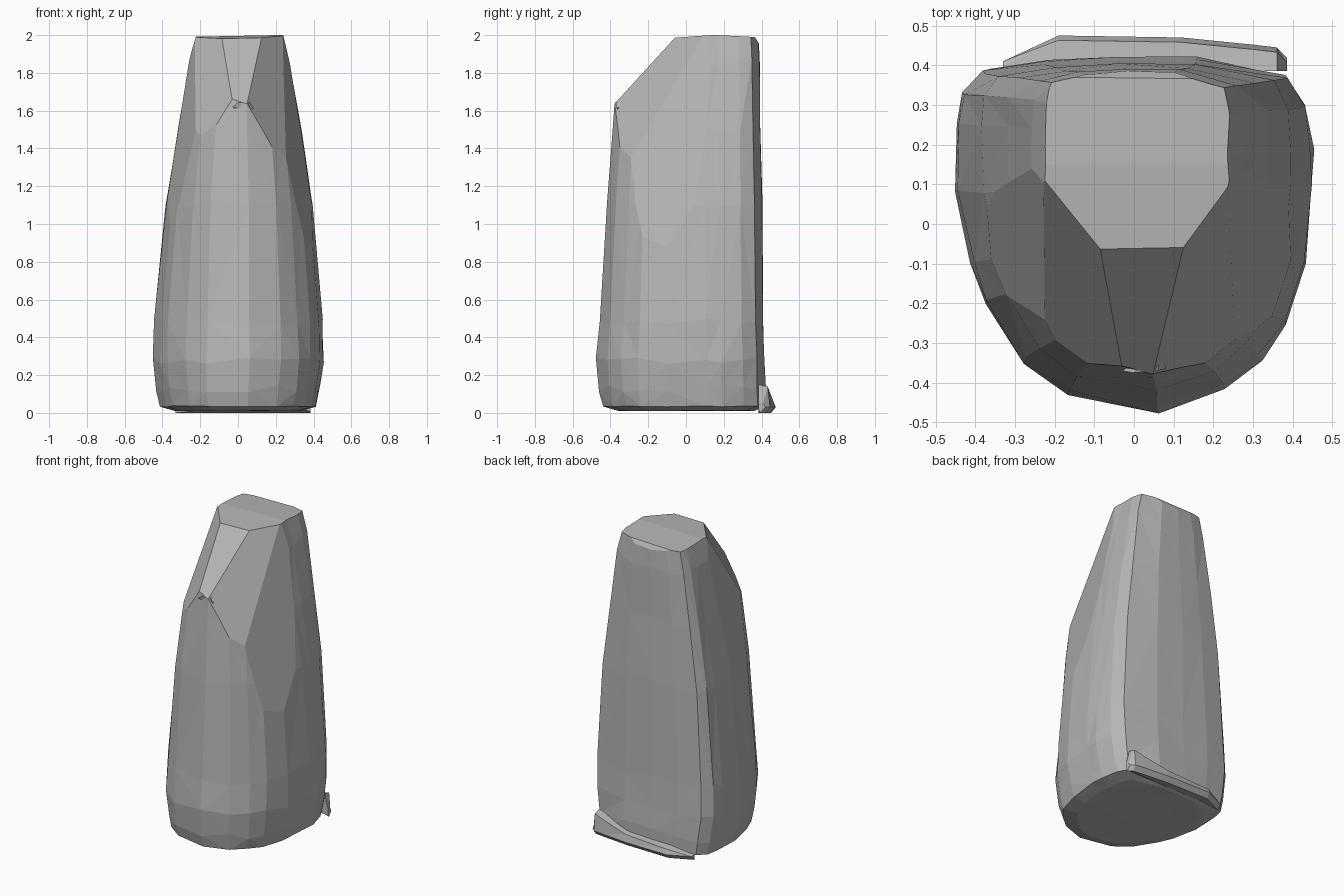
import bpy, bmesh, random
from mathutils import Vector

random.seed(4)
cube = bpy.data.objects.get("Cube")
if cube:
    bpy.data.objects.remove(cube, do_unlink=True)

stone = bpy.data.materials.new("stone_grey")
stone.use_nodes = True
colour = (0.47, 0.47, 0.47, 1)
stone.diffuse_color = colour
bsdf = stone.node_tree.nodes["Principled BSDF"]
bsdf.inputs["Base Color"].default_value = colour
bsdf.inputs["Roughness"].default_value = 0.9


def loft(bm, rings):
    """Skin a list of closed rings and cap both ends."""
    loops = [[bm.verts.new(p) for p in ring] for ring in rings]
    n = len(loops[0])
    for low, high in zip(loops, loops[1:]):
        for i in range(n):
            j = (i + 1) % n
            bm.faces.new((low[i], low[j], high[j], high[i]))
    bm.faces.new(loops[0][::-1])
    bm.faces.new(loops[-1])


def slice_off(bm, point, normal):
    """Remove everything on the normal's side of a plane and close the cut."""
    geom = bm.verts[:] + bm.edges[:] + bm.faces[:]
    bmesh.ops.bisect_plane(bm, geom=geom, dist=1e-5, plane_co=point,
                           plane_no=normal, clear_outer=True)
    rim = [e for e in bm.edges if e.is_boundary]
    if rim:
        bmesh.ops.holes_fill(bm, edges=rim, sides=0)


def finish(bm, name):
    bmesh.ops.recalc_face_normals(bm, faces=bm.faces[:])
    mesh = bpy.data.meshes.new(name)
    bm.to_mesh(mesh)
    bm.free()
    mesh.materials.append(stone)
    obj = bpy.data.objects.new(name, mesh)
    bpy.context.collection.objects.link(obj)
    return obj


# Unit outline: rounded front, flatter back
outline = [(.13, -1), (.5, -.88), (.71, -.72), (.85, -.54), (.96, -.21),
           (1, .25), (1, .45), (.94, .72), (.84, .9), (.35, 1), (-.1, 1),
           (-.5, .98), (-.83, .93), (-.95, .8), (-1, .62), (-1, .2),
           (-.92, -.21), (-.84, -.42), (-.62, -.74), (-.38, -.91)]

# Height, half width, front depth, back depth
levels = [(.012, .33, .36, .36), (.035, .41, .44, .42), (.13, .43, .46, .42),
          (.28, .45, .475, .415), (.48, .443, .457, .41), (1.1, .387, .42, .402),
          (1.5, .327, .39, .395), (1.85, .265, .365, .39), (2.03, .22, .34, .38)]

# Standing stone body, slightly uneven, its back corners squarer towards the top
rings = []
for z, half, front, back in levels:
    wobble = 0.02 if .1 < z < 1.9 else 0.003
    ring = []
    for u, v in outline:
        if v > .7:
            u = max(-1, min(1, u * (1 + .06 * z)))
        ring.append((half * u + .005 * z + random.uniform(-.004, .004),
                     v * (front if v < 0 else back) + random.uniform(-.003, .003),
                     z + random.uniform(-wobble, wobble)))
    rings.append(ring)
bm = bmesh.new()
loft(bm, rings)
bmesh.ops.triangulate(bm, faces=bm.faces[:])

# Flattened upper sides
slice_off(bm, (.245, .1, 1.96), (.209, -.056, .039))
slice_off(bm, (-.23, .1, 1.96), (-.209, -.056, .039))

# Gently crowned top with a broken rear edge
slice_off(bm, (0, .15, 1.996), (-.02, -.06, 1))
slice_off(bm, (0, .15, 1.996), (-.02, .05, 1))
slice_off(bm, (0, .368, 1.985), (0, 1, .6))

# Front slope and the two breaks beside it
slice_off(bm, (0, -.38, 1.635), (0, -.35, .32))
slice_off(bm, (.05, -.38, 1.63), (.128, -.0985, .062))
slice_off(bm, (-.03, -.38, 1.63), (-.092, -.077, .055))
finish(bm, "standing_stone")

# Ragged lip along the foot of the back: x, outer y, top height
lip = [(-.33, .41, .035), (-.19, .475, .06), (.12, .47, .075),
       (.3, .452, .12), (.36, .445, .14), (.385, .42, .05)]
bm = bmesh.new()
loft(bm, [[(x, .385, .015), (x, y - .025, 0), (x, y, .03),
           (x, y - .012, top), (x, .385, top + .01)] for x, y, top in lip])
bmesh.ops.triangulate(bm, faces=bm.faces[:])
finish(bm, "back_foot_lip")

# Small chip standing on the front peak
bm = bmesh.new()
for p in [(-.03, -.37, 1.62), (0, -.375, 1.645), (.06, -.37, 1.64),
          (.08, -.365, 1.61), (.07, -.3, 1.67), (.03, -.34, 1.58)]:
    bm.verts.new(Vector(p))
bmesh.ops.convex_hull(bm, input=bm.verts[:])
finish(bm, "peak_chip")
